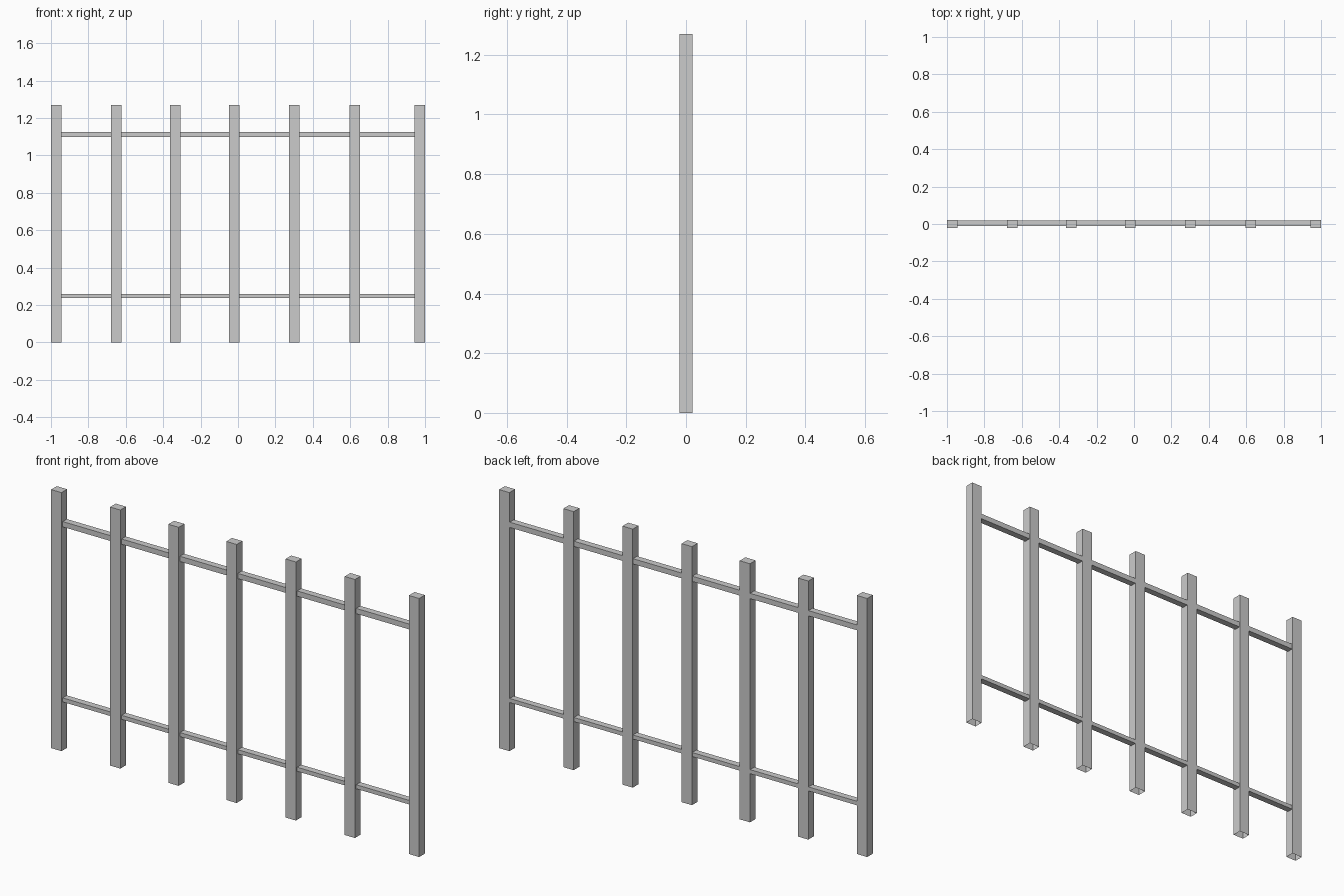
import bpy, bmesh

if "Cube" in bpy.data.objects:
    bpy.data.objects.remove(bpy.data.objects["Cube"])


def box(name, lo, hi, open_bottom=False):
    """Axis-aligned box between two corners, optionally without its underside."""
    bm = bmesh.new()
    bmesh.ops.create_cube(bm, size=1)
    for v in bm.verts:
        v.co = [(a + b) / 2 + c * (b - a) for a, b, c in zip(lo, hi, v.co)]
    if open_bottom:
        under = [f for f in bm.faces if f.normal.z < -0.5]
        bmesh.ops.delete(bm, geom=under, context='FACES_ONLY')
    mesh = bpy.data.meshes.new(name)
    bm.to_mesh(mesh)
    bm.free()
    obj = bpy.data.objects.new(name, mesh)
    bpy.context.collection.objects.link(obj)
    return obj


HEIGHT = 1.27
HALF_W = 0.028
HALF_D = 0.022

# Upright posts, hollow underneath
for i, x in enumerate((-0.972, -0.652, -0.335, -0.02, 0.302, 0.623, 0.972)):
    box(f"post_{i + 1}", (x - HALF_W, -HALF_D, 0),
        (x + HALF_W, HALF_D, HEIGHT), open_bottom=True)

# Horizontal rails, set towards the back of the posts
for name, z0, z1 in (("lower_rail", 0.238, 0.258), ("upper_rail", 1.098, 1.124)):
    box(name, (-0.946, -0.012, z0), (0.946, 0.02, z1))
